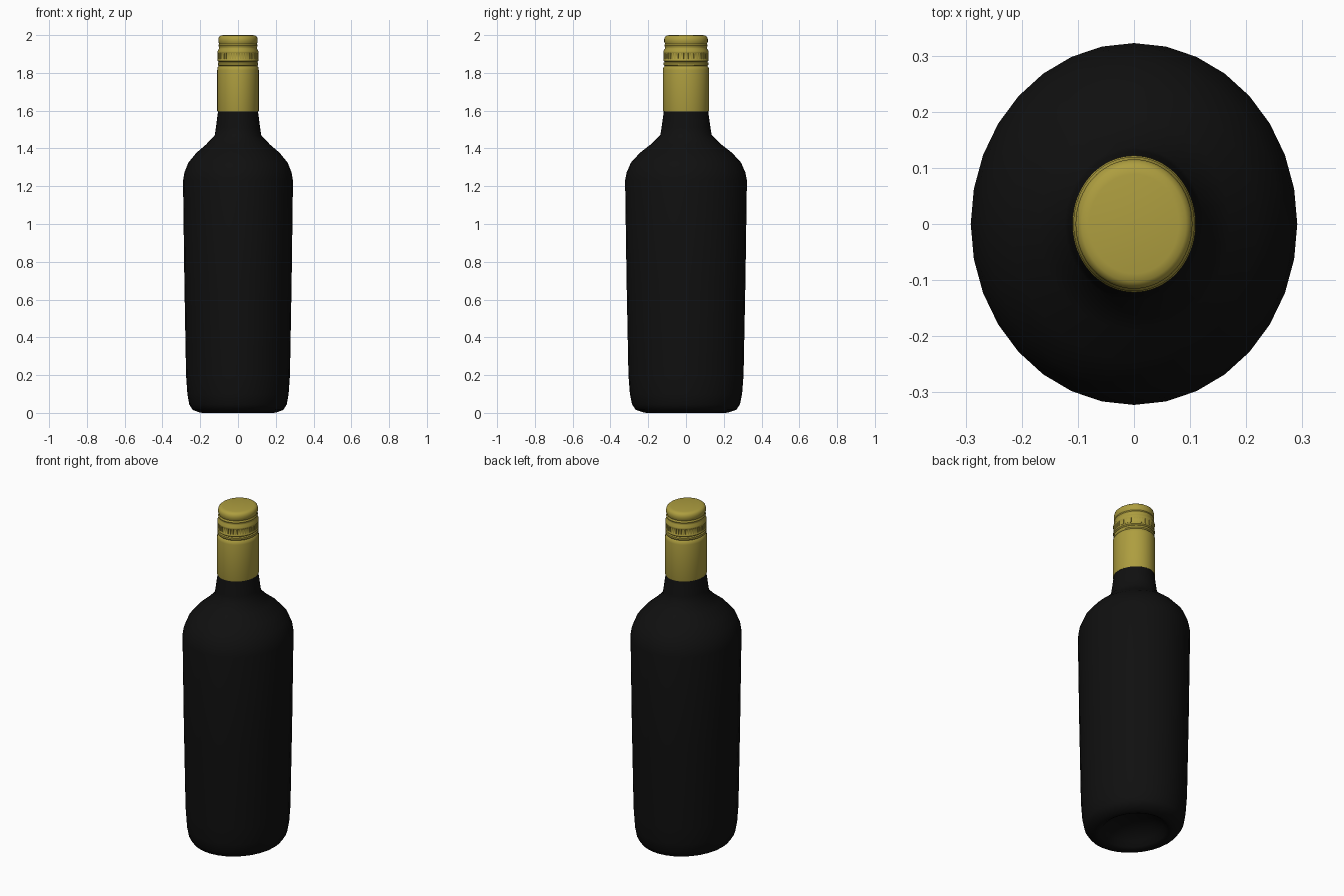
import bpy, bmesh, math

if "Cube" in bpy.data.objects:
    bpy.data.objects.remove(bpy.data.objects["Cube"])

RATIO = 1.108   # the bottle is slightly oval: deeper in y than in x


def material(name, color):
    m = bpy.data.materials.new(name)
    m.diffuse_color = (*color, 1)
    m.use_nodes = True
    m.node_tree.nodes["Principled BSDF"].inputs["Base Color"].default_value = m.diffuse_color
    return m


def lathe(name, profile, sides, mat, angle):
    """Revolve (radius, z) points into an oval solid; radius 0 makes a pole."""
    bm = bmesh.new()
    rings = []
    for r, z in profile:
        if r == 0:
            rings.append([bm.verts.new((0, 0, z))] * sides)
        else:
            rings.append([bm.verts.new((r * math.cos(2 * math.pi * i / sides),
                                        r * RATIO * math.sin(2 * math.pi * i / sides), z))
                          for i in range(sides)])
    for a, b in zip(rings, rings[1:]):
        for i in range(sides):
            j = (i + 1) % sides
            quad = list(dict.fromkeys((a[i], a[j], b[j], b[i])))
            bm.faces.new(quad)
    bmesh.ops.recalc_face_normals(bm, faces=bm.faces)
    me = bpy.data.meshes.new(name)
    bm.to_mesh(me)
    bm.free()
    ob = bpy.data.objects.new(name, me)
    bpy.context.collection.objects.link(ob)
    me.materials.append(mat)
    bpy.ops.object.select_all(action='DESELECT')
    ob.select_set(True)
    bpy.context.view_layer.objects.active = ob
    bpy.ops.object.shade_smooth_by_angle(angle=math.radians(angle))
    return ob


glass = material("dark_glass", (0.005, 0.005, 0.005))
gold = material("gold_foil", (0.42, 0.34, 0.05))

# Glass body, from the hollow in the base up to the neck inside the cap
lathe("bottle_body", [
    (0, 0.09), (0.06, 0.083), (0.11, 0.065), (0.15, 0.035), (0.172, 0.01),
    (0.19, 0.0), (0.205, 0.003), (0.24, 0.016), (0.258, 0.045), (0.268, 0.1),
    (0.275, 0.2), (0.284, 0.7), (0.291, 1.23), (0.284, 1.272), (0.263, 1.325),
    (0.22, 1.377), (0.17, 1.42), (0.123, 1.47), (0.117, 1.51),
    (0.106, 1.595), (0.1, 1.64), (0.095, 1.9), (0, 1.9)], 32, glass, 50)

# Foil sleeve and screw cap with rolled grooves
lathe("screw_cap", [
    (0.1, 1.6), (0.1085, 1.595), (0.11, 1.6), (0.11, 1.815), (0.108, 1.83),
    (0.102, 1.837), (0.107, 1.843), (0.107, 1.853), (0.102, 1.858),
    (0.108, 1.864), (0.108, 1.872), (0.105, 1.876), (0.105, 1.902),
    (0.108, 1.906), (0.108, 1.915), (0.101, 1.928), (0.1, 1.936),
    (0.104, 1.944), (0.1, 1.954), (0.104, 1.965), (0.104, 1.978),
    (0.101, 1.99), (0.093, 1.997), (0.08, 2.0), (0, 2.0)], 64, gold, 40)

# Short raised ribs forming the knurled grip band
bm = bmesh.new()
COUNT = 48
for k in range(COUNT):
    t = 2 * math.pi * k / COUNT
    ring = []
    for z in (1.874, 1.904):
        for r, d in ((0.103, -0.035), (0.1075, -0.03), (0.1075, 0.03), (0.103, 0.035)):
            ring.append(bm.verts.new((r * math.cos(t + d), r * RATIO * math.sin(t + d), z)))
    lo, hi = ring[:4], ring[4:]
    bm.faces.new(lo[::-1])
    bm.faces.new(hi)
    for i in range(4):
        j = (i + 1) % 4
        bm.faces.new((lo[i], lo[j], hi[j], hi[i]))
bmesh.ops.recalc_face_normals(bm, faces=bm.faces)
me = bpy.data.meshes.new("cap_grip_ribs")
bm.to_mesh(me)
bm.free()
me.materials.append(gold)
bpy.context.collection.objects.link(bpy.data.objects.new("cap_grip_ribs", me))
